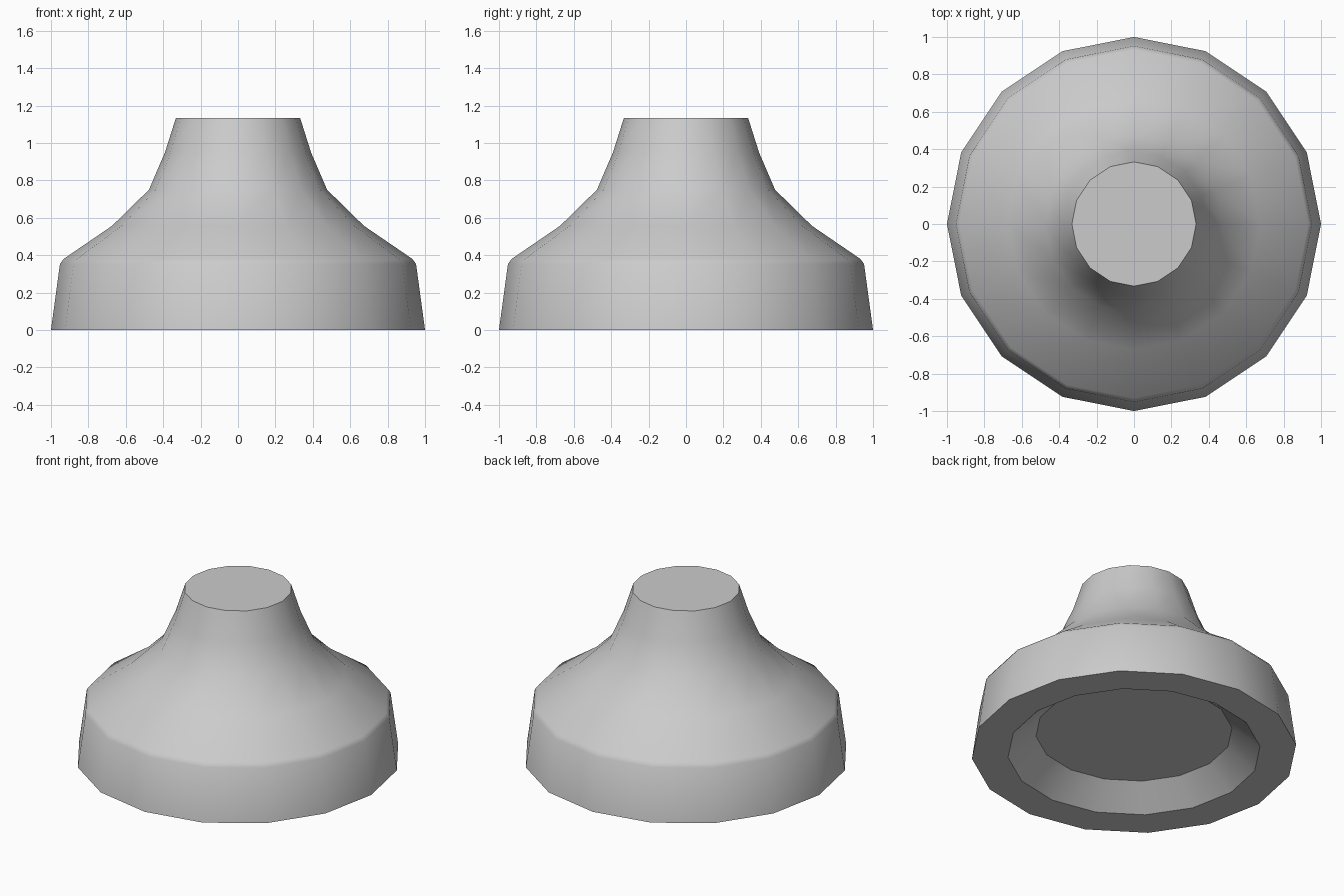
import bpy, bmesh
from math import cos, sin, tau, radians

if "Cube" in bpy.data.objects:
    bpy.data.objects.remove(bpy.data.objects["Cube"])

SIDES = 16

# Profile (radius, height) from recess floor, under the rim, up to the top cap
profile = [(0.605, 0.14), (0.778, 0.0), (1.0, 0.0), (0.952, 0.353), (0.932, 0.38),
           (0.673, 0.557), (0.476, 0.75), (0.391, 0.948), (0.332, 1.134)]

bm = bmesh.new()
rings = [[bm.verts.new((r * cos(tau * i / SIDES), r * sin(tau * i / SIDES), z))
          for i in range(SIDES)] for r, z in profile]
for a, b in zip(rings, rings[1:]):
    for i in range(SIDES):
        j = (i + 1) % SIDES
        bm.faces.new((a[i], a[j], b[j], b[i]))

# Flat recess floor and top cap
bm.faces.new(rings[0][::-1])
bm.faces.new(rings[-1])
bmesh.ops.recalc_face_normals(bm, faces=bm.faces)

mesh = bpy.data.meshes.new("flared_base")
bm.to_mesh(mesh)
bm.free()
base = bpy.data.objects.new("flared_base", mesh)
bpy.context.collection.objects.link(base)

# Smooth sides, sharp rims
bpy.context.view_layer.objects.active = base
base.select_set(True)
bpy.ops.object.shade_smooth_by_angle(angle=radians(35))
